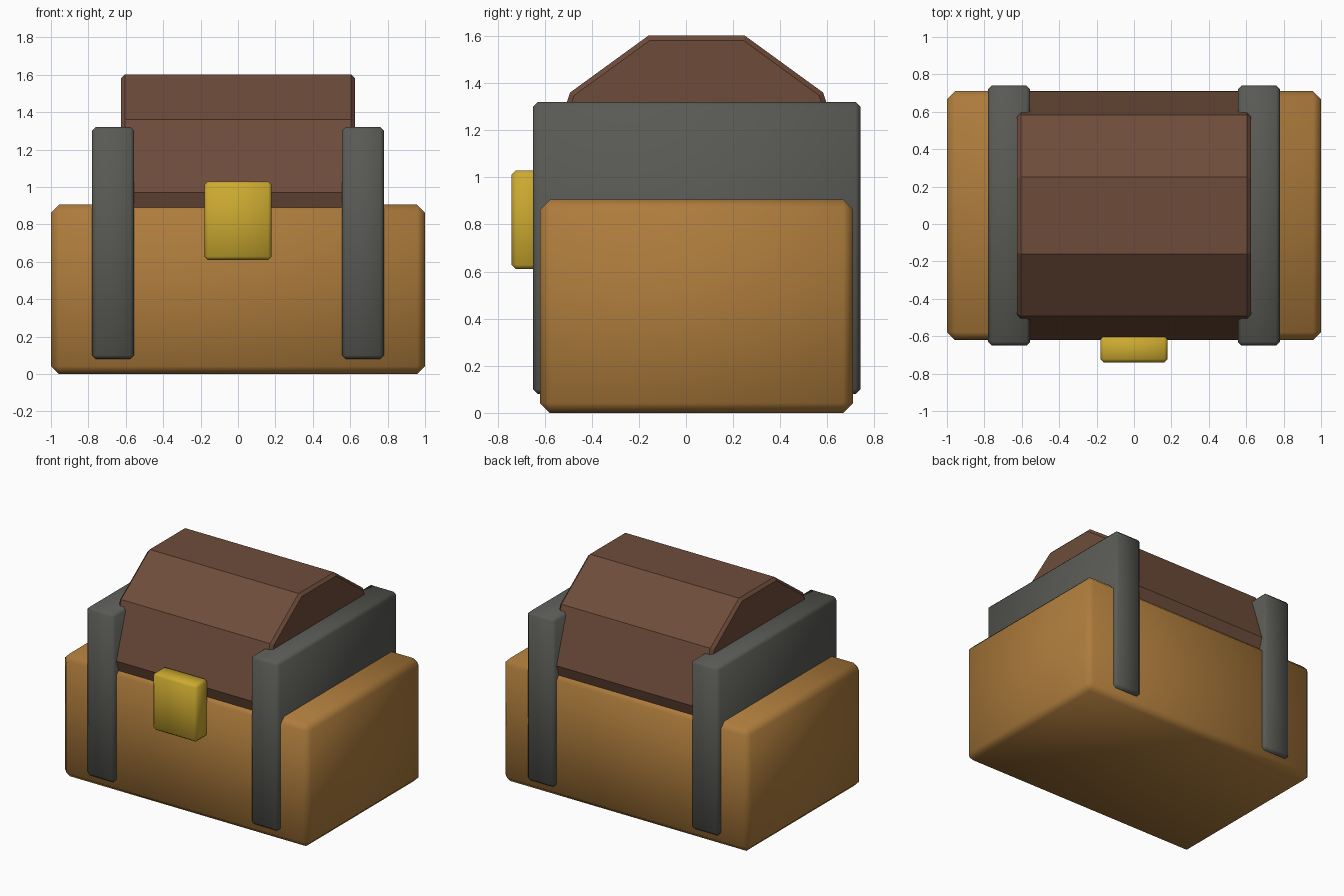
import bpy, bmesh, math
from mathutils import Matrix

if "Cube" in bpy.data.objects:
    bpy.data.objects.remove(bpy.data.objects["Cube"])


def material(name, rgb):
    m = bpy.data.materials.new(name)
    m.diffuse_color = (*rgb, 1.0)
    m.use_nodes = True
    m.node_tree.nodes["Principled BSDF"].inputs["Base Color"].default_value = m.diffuse_color
    return m


WOOD = material("light_wood", (0.42, 0.20, 0.045))
DARK = material("dark_wood", (0.155, 0.073, 0.043))
IRON = material("dark_iron", (0.10, 0.10, 0.09))
BRASS = material("brass", (0.60, 0.40, 0.03))


def finish(bm, name, mat, smooth):
    bmesh.ops.recalc_face_normals(bm, faces=bm.faces[:])
    for f in bm.faces:
        f.smooth = smooth
    me = bpy.data.meshes.new(name)
    bm.to_mesh(me)
    bm.free()
    me.materials.append(mat)
    ob = bpy.data.objects.new(name, me)
    bpy.context.collection.objects.link(ob)
    return ob


def chamfer(bm, edges, width):
    bmesh.ops.bevel(bm, geom=edges, offset=width, offset_type='OFFSET',
                    segments=1, profile=0.5, affect='EDGES')


def box(name, lo, hi, width, mat):
    bm = bmesh.new()
    size = [b - a for a, b in zip(lo, hi)]
    mid = [(a + b) / 2 for a, b in zip(lo, hi)]
    bmesh.ops.create_cube(bm, size=1, matrix=Matrix.Translation(mid) @ Matrix.Diagonal((*size, 1)))
    chamfer(bm, bm.edges[:], width)
    return finish(bm, name, mat, True)


# Chest body
box("chest_body", (-1, -0.62, 0), (1, 0.71, 0.905), 0.042, WOOD)

# Lid: ten-sided barrel lying along x, half sunk into the body
bm = bmesh.new()
bmesh.ops.create_cone(bm, cap_ends=True, segments=10, radius1=0.664, radius2=0.664, depth=1.25)
bmesh.ops.rotate(bm, verts=bm.verts[:], matrix=Matrix.Rotation(math.pi / 2, 3, 'Y'))
# turn so that a corner points straight at the front and a flat lies on top
bm.verts.ensure_lookup_table()
v = bm.verts[0].co.copy()
bmesh.ops.rotate(bm, verts=bm.verts[:], matrix=Matrix.Rotation(-math.atan2(v.z, v.y), 3, 'X'))
bmesh.ops.translate(bm, verts=bm.verts[:], vec=(0, 0.045, 0.97))
rims = [e for e in bm.edges if abs(e.verts[0].co.x - e.verts[1].co.x) < 0.01]
chamfer(bm, rims, 0.02)
finish(bm, "barrel_lid", DARK, False)

# Iron bands on either side
for side, s in (("left", -1), ("right", 1)):
    xs = sorted((s * 0.555, s * 0.78))
    box(side + "_band", (xs[0], -0.65, 0.08), (xs[1], 0.74, 1.32), 0.02, IRON)

# Front latch
box("latch", (-0.18, -0.74, 0.61), (0.18, -0.60, 1.03), 0.018, BRASS)
